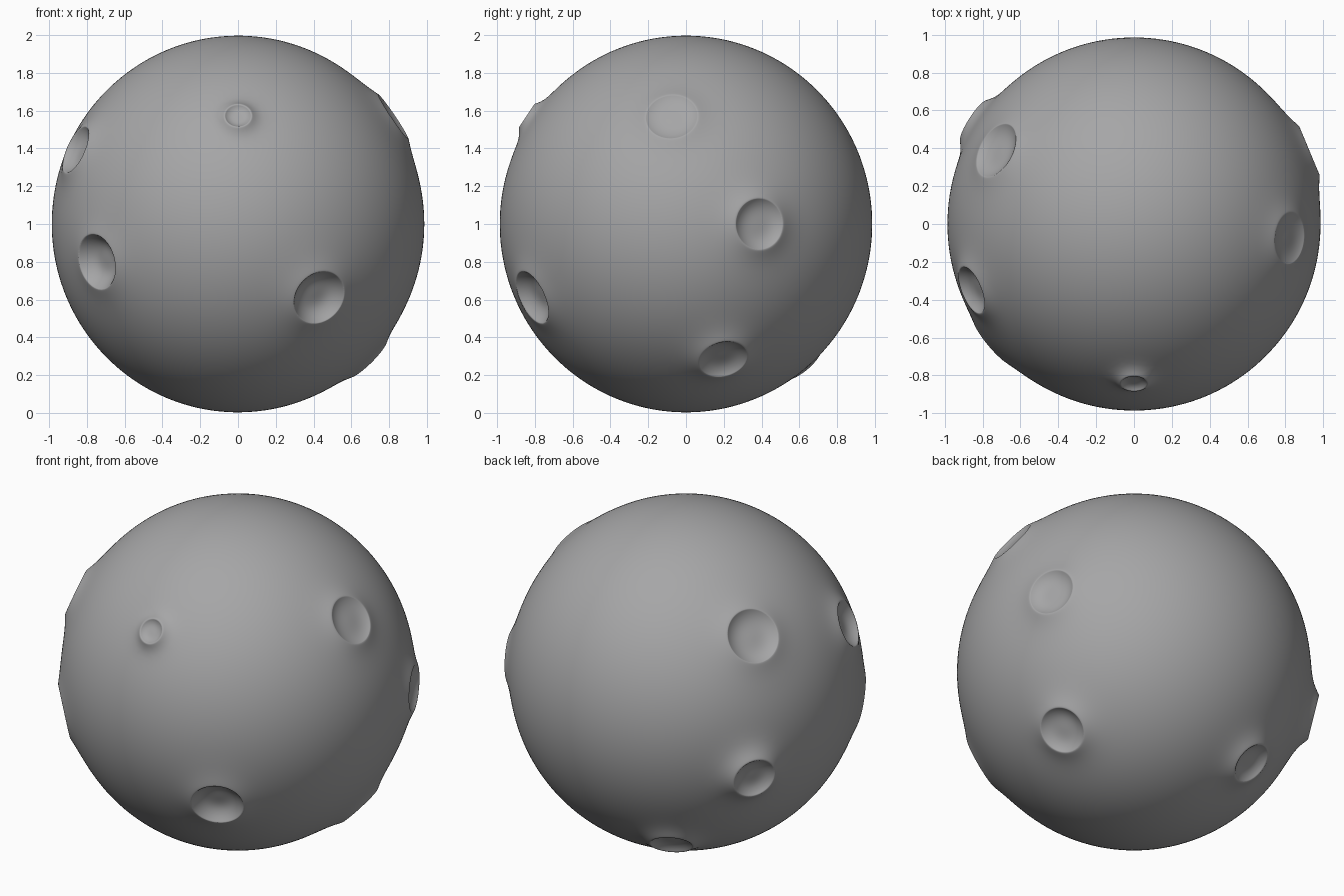
import bpy, bmesh, math
from mathutils import Vector

if "Cube" in bpy.data.objects:
    bpy.data.objects.remove(bpy.data.objects["Cube"])

# Craters: direction from centre, rim radius, rim height, floor depth
CRATERS = [
    ((0.00, -0.84, 0.565), 0.073, 0.033, -0.012),
    ((-0.86, -0.35, 0.39), 0.135, 0.028, 0.025),
    ((-0.73, 0.39, 0.56), 0.157, 0.022, 0.022),
    ((-0.755, -0.63, -0.20), 0.153, 0.018, 0.065),
    ((0.43, -0.815, -0.385), 0.152, 0.022, 0.05),
    ((0.82, -0.075, 0.56), 0.142, 0.022, 0.005),
    ((0.92, 0.385, 0.00), 0.138, 0.028, 0.012),
    ((0.68, 0.195, -0.70), 0.134, 0.029, 0.012),
    ((-0.825, 0.53, -0.21), 0.122, 0.052, -0.01),
    ((-0.335, 0.62, -0.73), 0.122, 0.034, 0.005),
]
CRATERS = [(Vector(c).normalized(), r, h, d) for c, r, h, d in CRATERS]


def height(t, r, rim, depth):
    """Radial offset: bowl, narrow crest, then a soft raised apron."""
    k = 1 - 0.006 / r
    if t < k:
        return rim - (rim + depth) * (1 - (t / k) ** 3.5)
    if t < 1:
        return rim
    return rim * math.exp(-((t - 1) / 0.5) ** 1.2)


def refine(bm, lo, hi, cuts):
    """Add detail to faces lying between lo and hi rim radii of a crater."""
    edges = set()
    for f in bm.faces:
        n = f.calc_center_median().normalized()
        for c, r, h, d in CRATERS:
            if n.dot(c) > 0.9 and lo < (n - c * n.dot(c)).length / r < hi:
                edges.update(f.edges)
                break
    bmesh.ops.subdivide_edges(bm, edges=list(edges), cuts=cuts, use_grid_fill=True)
    bmesh.ops.triangulate(bm, faces=bm.faces[:])
    for v in bm.verts:
        v.co.normalize()


# Sphere with denser faces at the craters and their rims
bm = bmesh.new()
bmesh.ops.create_icosphere(bm, subdivisions=6, radius=1)
refine(bm, 0, 1.9, 1)
refine(bm, 0, 1.3, 1)
refine(bm, 0.8, 1.12, 2)

# Push the crater shapes into the surface
for v in bm.verts:
    n = v.co.copy()
    off = 0.0
    for c, r, h, d in CRATERS:
        if n.dot(c) > 0.7:
            off += height((n - c * n.dot(c)).length / r, r, h, d)
    v.co = Vector((n.x * 0.986, n.y * 0.986, n.z * 0.997)) + n * off
    v.co.z += 1.0

mesh = bpy.data.meshes.new("cratered_moon")
bm.to_mesh(mesh)
bm.free()
moon = bpy.data.objects.new("cratered_moon", mesh)
bpy.context.collection.objects.link(moon)

# Dark grey rock
rock = bpy.data.materials.new("rock")
rock.diffuse_color = (0.38, 0.38, 0.385, 1)
rock.use_nodes = True
rock.node_tree.nodes["Principled BSDF"].inputs["Base Color"].default_value = rock.diffuse_color
mesh.materials.append(rock)

# Smooth surface
bpy.context.view_layer.objects.active = moon
moon.select_set(True)
bpy.ops.object.shade_smooth_by_angle(angle=math.radians(60))
